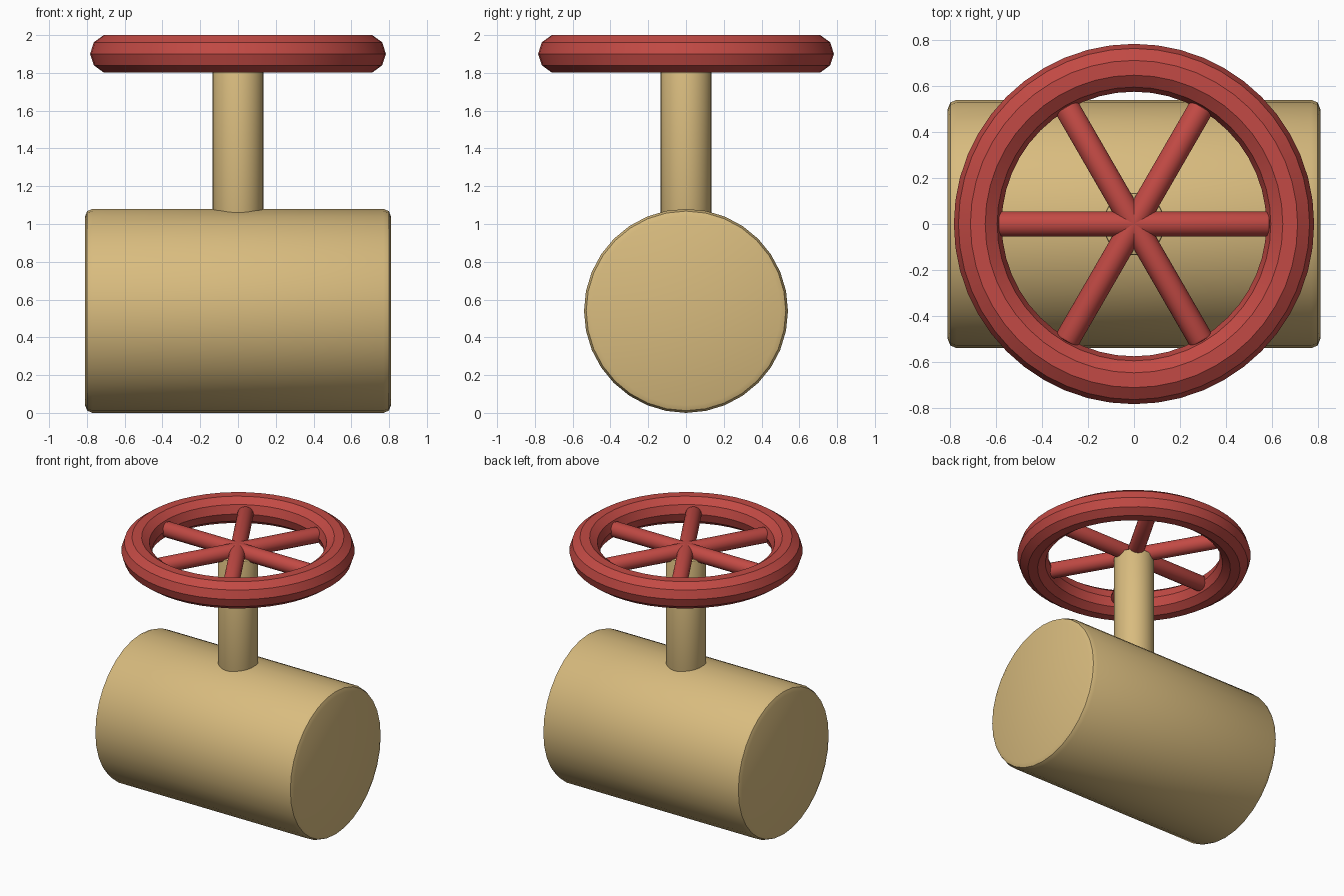
import bpy
from math import radians, pi
from mathutils import Matrix

cube = bpy.data.objects.get("Cube")
if cube:
    bpy.data.objects.remove(cube, do_unlink=True)


def material(name, colour):
    mat = bpy.data.materials.new(name)
    mat.use_nodes = True
    mat.diffuse_color = (*colour, 1)
    mat.node_tree.nodes["Principled BSDF"].inputs["Base Color"].default_value = (*colour, 1)
    return mat


brass = material("brass", (0.69, 0.50, 0.21))
red = material("red paint", (0.54, 0.068, 0.058))


def finish(name, mat, bevel=0):
    """Name, colour, round off and smooth the active object."""
    obj = bpy.context.object
    obj.name = name
    obj.data.materials.append(mat)
    if bevel:
        mod = obj.modifiers.new("rounded ends", "BEVEL")
        mod.width = bevel
        mod.segments = 2
        mod.limit_method = "ANGLE"
        mod.angle_limit = radians(50)
        bpy.ops.object.modifier_apply(modifier=mod.name)
    bpy.ops.object.shade_smooth_by_angle(angle=radians(35))
    return obj


def cylinder(name, mat, radius, length, location, rotation, sides, bevel):
    bpy.ops.mesh.primitive_cylinder_add(
        vertices=sides, radius=radius, depth=length, location=location, rotation=rotation)
    return finish(name, mat, bevel)


# Horizontal pipe body
cylinder("pipe_body", brass, 0.54, 1.62, (0, 0, 0.54), (0, pi / 2, 0), 32, 0.04)

# Upright stem, sunk into the body and reaching the spokes
stem_bottom, stem_top = 0.9, 1.88
cylinder("stem", brass, 0.135, stem_top - stem_bottom,
         (0, 0, (stem_bottom + stem_top) / 2), (0, 0, 0), 32, 0.01)

# Hand wheel rim
wheel_z = 1.901
bpy.ops.mesh.primitive_torus_add(
    major_radius=0.679, minor_radius=0.104, major_segments=48, minor_segments=10,
    location=(0, 0, wheel_z))
rim = finish("wheel_rim", red)
rim.data.shade_smooth()

# Three bars crossing at the hub make six spokes
for i in range(3):
    turn = Matrix.Rotation(i * pi / 3, 4, "Z") @ Matrix.Rotation(pi / 2, 4, "Y")
    cylinder(f"spoke_bar_{i + 1}", red, 0.055, 1.18, (0, 0, wheel_z),
             turn.to_euler(), 16, 0.012)
